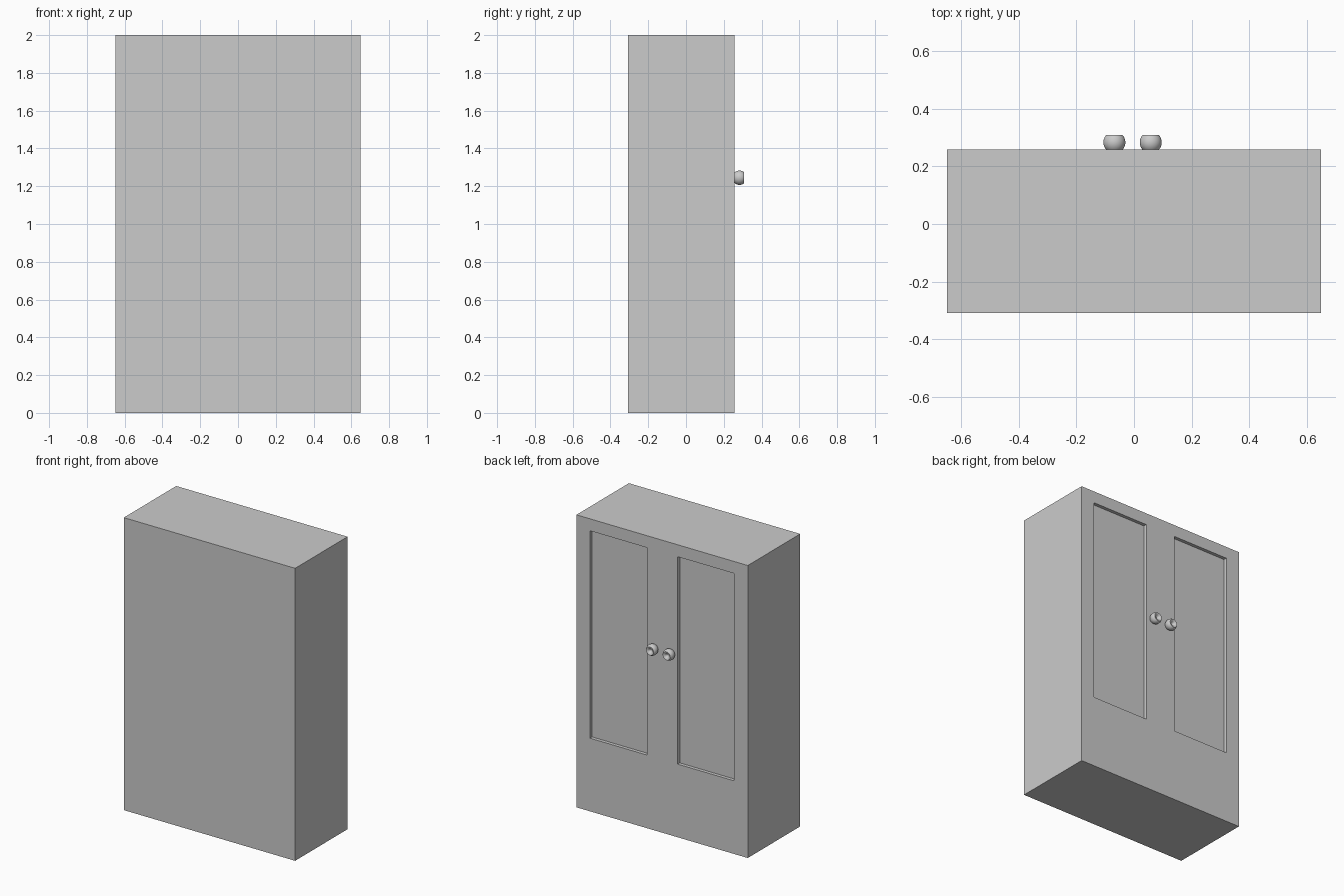
import bpy, bmesh, math
from mathutils import Matrix, Vector

if "Cube" in bpy.data.objects:
    bpy.data.objects.remove(bpy.data.objects["Cube"], do_unlink=True)

HALF_W, BACK, FRONT, HEIGHT = 0.648, 0.258, -0.308, 2.0
RECESS = 0.023

grey = bpy.data.materials.new("light grey")
grey.use_nodes = True
grey.diffuse_color = (0.6, 0.6, 0.6, 1)
grey.node_tree.nodes["Principled BSDF"].inputs["Base Color"].default_value = (0.6, 0.6, 0.6, 1)


def add_object(name, bm):
    mesh = bpy.data.meshes.new(name)
    bmesh.ops.recalc_face_normals(bm, faces=bm.faces)
    bm.to_mesh(mesh)
    bm.free()
    obj = bpy.data.objects.new(name, mesh)
    mesh.materials.append(grey)
    bpy.context.collection.objects.link(obj)
    return obj


def box(name, low, high):
    low, high = Vector(low), Vector(high)
    bm = bmesh.new()
    bmesh.ops.create_cube(bm, size=1, matrix=Matrix.Translation((low + high) / 2)
                          @ Matrix.Diagonal((*(high - low), 1)))
    return add_object(name, bm)


# Cabinet body
body = box("cabinet_body", (-HALF_W, FRONT, 0), (HALF_W, BACK, HEIGHT))

# Recessed door panels, cut into the door side
for side, inner, outer in (("left", 0.115, 0.545), ("right", -0.545, -0.118)):
    cutter = box(side + "_panel_cutter", (inner, BACK - RECESS, 0.5), (outer, BACK + 0.1, 1.918))
    cutter.hide_render = True
    cutter.hide_set(True)
    cut = body.modifiers.new(side + "_panel", "BOOLEAN")
    cut.operation = "DIFFERENCE"
    cut.solver = "EXACT"
    cut.object = cutter


# Round knobs with a dimpled end, spun around the y axis
def knob(name, x, z, radius=0.038, half=0.025):
    limit = math.asin(half / radius)
    profile = [(0, 0)]
    for i in range(13):
        a = -limit + 2 * limit * i / 12
        profile.append((radius * math.cos(a), half + radius * math.sin(a)))
    profile += [(0.022, 0.0495), (0.015, 0.044), (0.008, 0.036), (0, 0.032)]
    bm = bmesh.new()
    verts = [bm.verts.new((r, y, 0)) for r, y in profile]
    edges = [bm.edges.new(pair) for pair in zip(verts, verts[1:])]
    bmesh.ops.spin(bm, geom=verts + edges, cent=(0, 0, 0), axis=(0, 1, 0),
                   angle=math.tau, steps=32, use_merge=True)
    bmesh.ops.remove_doubles(bm, verts=bm.verts, dist=0.0001)
    obj = add_object(name, bm)
    obj.location = (x, BACK, z)
    bpy.ops.object.select_all(action="DESELECT")
    obj.select_set(True)
    bpy.context.view_layer.objects.active = obj
    bpy.ops.object.shade_smooth_by_angle(angle=math.radians(40))


knob("left_knob", 0.058, 1.245)
knob("right_knob", -0.068, 1.245)
